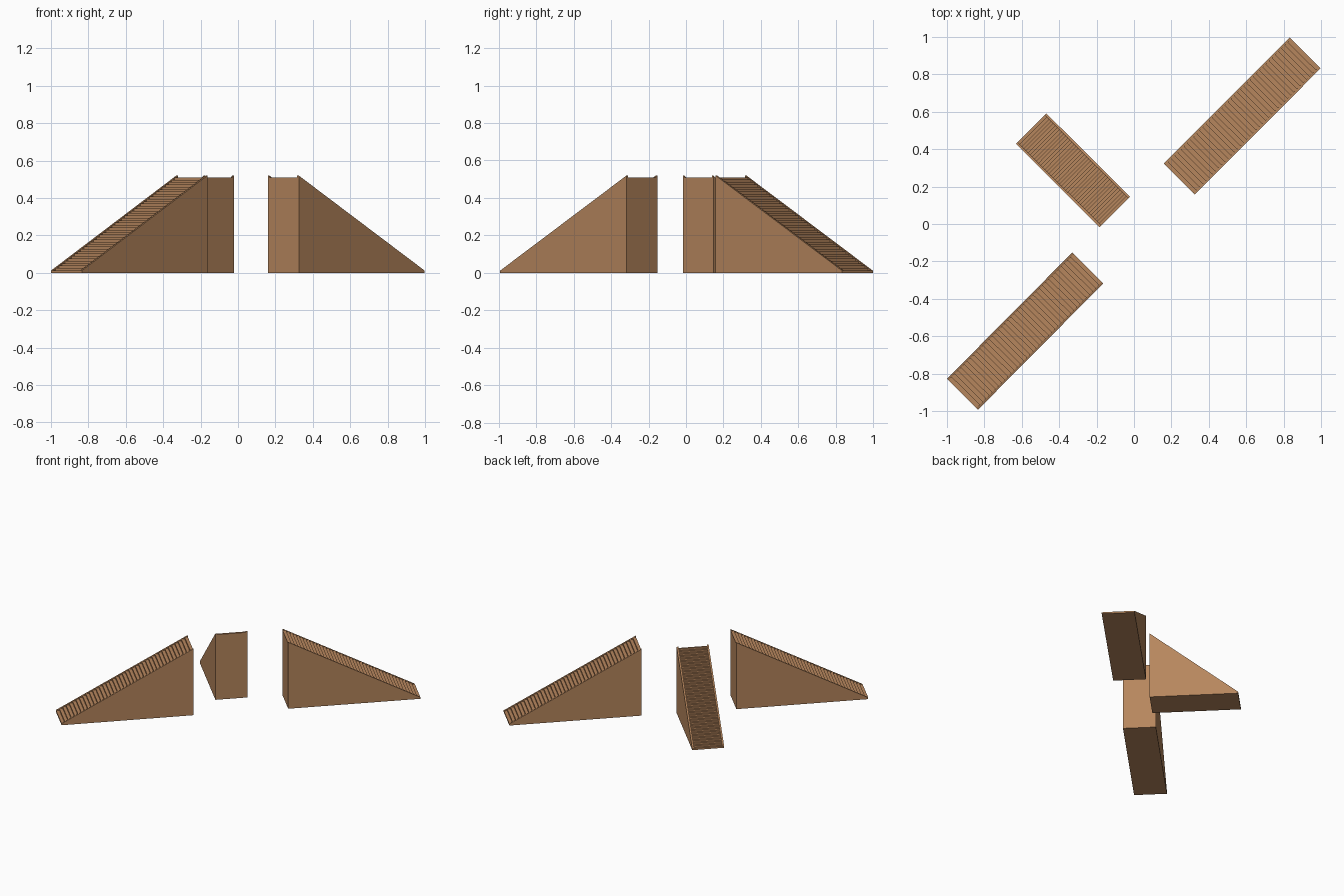
import bpy, bmesh, math
from mathutils import Matrix, Vector

if "Cube" in bpy.data.objects:
    bpy.data.objects.remove(bpy.data.objects["Cube"])

wood = bpy.data.materials.new("tan wood")
wood.diffuse_color = (0.47, 0.24, 0.11, 1)
wood.use_nodes = True
wood.node_tree.nodes["Principled BSDF"].inputs["Base Color"].default_value = wood.diffuse_color

RAIL_TOP, STEP_TOP, RAIL_W, STEPS = 0.52, 0.51, 0.012, 40


def prism(name, profile, y0, y1, mat):
    """Extrude an (x, z) profile from y0 to y1 and place it."""
    bm = bmesh.new()
    face = bm.faces.new([bm.verts.new((x, y0, z)) for x, z in profile])
    ext = bmesh.ops.extrude_face_region(bm, geom=[face])
    vs = [v for v in ext["geom"] if isinstance(v, bmesh.types.BMVert)]
    bmesh.ops.translate(bm, verts=vs, vec=(0, y1 - y0, 0))
    bmesh.ops.recalc_face_normals(bm, faces=bm.faces)
    me = bpy.data.meshes.new(name)
    bm.to_mesh(me)
    bm.free()
    me.materials.append(wood)
    ob = bpy.data.objects.new(name, me)
    ob.matrix_world = mat
    bpy.context.collection.objects.link(ob)


def stair(name, high, low, width):
    """Stepped block with two side rails, falling from high end to low end."""
    high, low = Vector((*high, 0)), Vector((*low, 0))
    d = low - high
    length = d.length
    mat = Matrix.Translation(high) @ Matrix.Rotation(math.atan2(d.y, d.x), 4, 'Z')
    h = width / 2
    # steps
    run, rise = length / STEPS, STEP_TOP / STEPS
    pts = [(0, 0)]
    for i in range(STEPS):
        z = STEP_TOP - i * rise
        pts += [(i * run, z), ((i + 1) * run, z)]
    pts.append((length, 0))
    prism(name + "_steps", pts, -h + RAIL_W, h - RAIL_W, mat)
    # side rails
    rail = [(0, 0), (length, 0), (length, 0.012), (0, RAIL_TOP)]
    prism(name + "_rail_a", rail, -h, -h + RAIL_W, mat)
    prism(name + "_rail_b", rail, h - RAIL_W, h, mat)


stair("right_stair", (0.242, 0.24), (0.915, 0.915), 0.234)
stair("left_stair", (-0.247, -0.235), (-0.917, -0.91), 0.234)
stair("middle_stair", (-0.103, 0.065), (-0.55, 0.51), 0.23)
